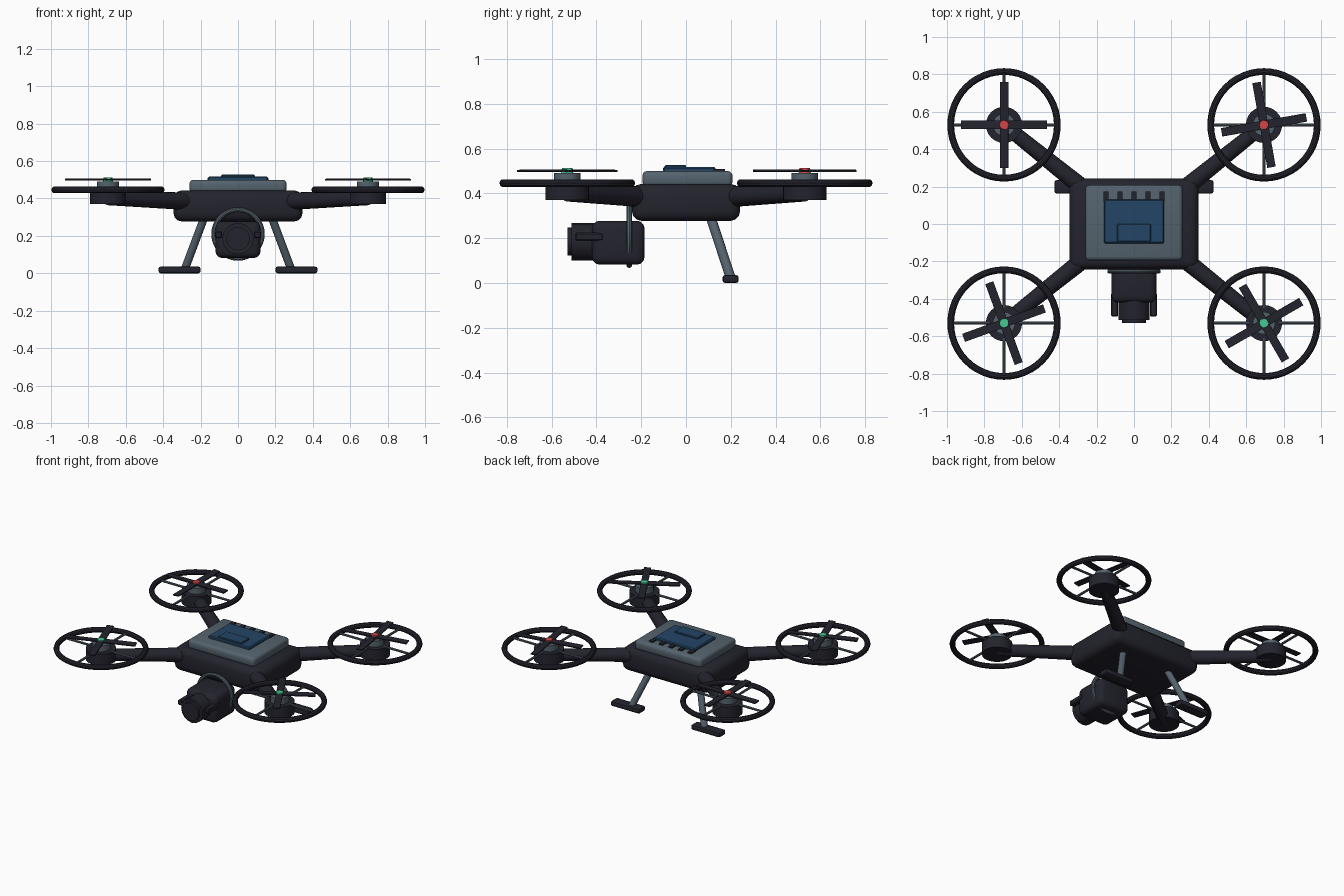
import bpy
import bmesh
from math import radians, cos, sin
from mathutils import Vector, Matrix

cube = bpy.data.objects.get("Cube")
if cube:
    bpy.data.objects.remove(cube, do_unlink=True)


def material(name, rgb):
    m = bpy.data.materials.new(name)
    m.use_nodes = True
    m.diffuse_color = (*rgb, 1)
    m.node_tree.nodes["Principled BSDF"].inputs["Base Color"].default_value = (*rgb, 1)
    return m


DARK = material("charcoal", (0.017, 0.017, 0.027))
SLATE = material("slate grey", (0.09, 0.125, 0.155))
BLUE = material("panel blue", (0.017, 0.06, 0.13))
RED = material("signal red", (0.65, 0.06, 0.065))
GREEN = material("signal green", (0.06, 0.58, 0.28))


def finish(name, mat, bm=None):
    """Turn a bmesh, or the active primitive, into a named, shaded part."""
    if bm:
        mesh = bpy.data.meshes.new(name)
        bm.to_mesh(mesh)
        bm.free()
        ob = bpy.data.objects.new(name, mesh)
        bpy.context.collection.objects.link(ob)
    else:
        ob = bpy.context.object
        ob.name = name
    bpy.ops.object.select_all(action='DESELECT')
    ob.select_set(True)
    bpy.context.view_layer.objects.active = ob
    ob.data.materials.append(mat)
    bpy.ops.object.shade_smooth_by_angle(angle=radians(35))
    return ob


def box(name, mat, lo, hi, bevel=0.0, segments=3):
    lo, hi = Vector(lo), Vector(hi)
    bm = bmesh.new()
    bmesh.ops.create_cube(bm, size=1)
    bmesh.ops.scale(bm, vec=hi - lo, verts=bm.verts)
    bmesh.ops.translate(bm, vec=(lo + hi) / 2, verts=bm.verts)
    if bevel:
        bmesh.ops.bevel(bm, geom=bm.edges[:], offset=bevel, segments=segments,
                        profile=0.5, affect='EDGES')
    return finish(name, mat, bm)


def rod(name, mat, a, b, r1, r2=None, sides=20):
    """Round bar from a to b, optionally tapered."""
    a, b = Vector(a), Vector(b)
    d = b - a
    bm = bmesh.new()
    bmesh.ops.create_cone(bm, cap_ends=True, segments=sides, radius1=r1,
                          radius2=r1 if r2 is None else r2, depth=d.length)
    turn = d.to_track_quat('Z', 'Y').to_matrix().to_4x4()
    bmesh.ops.transform(bm, matrix=Matrix.Translation((a + b) / 2) @ turn, verts=bm.verts)
    return finish(name, mat, bm)


def ring(name, mat, centre, major, minor, rotation=(0, 0, 0)):
    bpy.ops.mesh.primitive_torus_add(location=centre, rotation=rotation, major_radius=major,
                                     minor_radius=minor, major_segments=48, minor_segments=10)
    return finish(name, mat)


# Body shell and top cover
box("body_shell", DARK, (-0.345, -0.242, 0.277), (0.345, 0.242, 0.443), 0.045)
box("top_cover", SLATE, (-0.26, -0.195, 0.43), (0.26, 0.208, 0.5), 0.022)

# Battery panel with a raised lid and a row of vents behind it
box("battery_panel", BLUE, (-0.16, -0.103, 0.49), (0.16, 0.132, 0.517), 0.006, 1)
box("battery_lid", BLUE, (-0.09, -0.095, 0.51), (0.09, 0.0, 0.527), 0.004, 1)
for i in range(5):
    x = (i - 2) * 0.075
    box(f"vent_{i + 1}", DARK, (x - 0.014, 0.12, 0.49), (x + 0.014, 0.175, 0.509))

# Four arms, each with a motor, guard ring and propeller
corners = [("back_right", -1, 1, 0), ("back_left", 1, 1, 10),
           ("front_right", -1, -1, 20), ("front_left", 1, -1, 30)]
for label, sx, sy, spin in corners:
    x, y = sx * 0.695, sy * 0.53

    def up(z):
        return Vector((x, y, z))

    rod(f"{label}_arm", DARK, (sx * 0.27, sy * 0.19, 0.385), up(0.402), 0.047, 0.038)
    rod(f"{label}_motor_base", DARK, up(0.37), up(0.45), 0.097, sides=24)
    rod(f"{label}_motor_top", SLATE, up(0.44), up(0.492), 0.06)
    ring(f"{label}_guard_ring", DARK, up(0.446), 0.285, 0.018)
    for axis in (Vector((1, 0, 0)), Vector((0, 1, 0))):
        for s in (-1, 1):
            rod(f"{label}_guard_spoke", SLATE, up(0.446) + axis * s * 0.08,
                up(0.446) + axis * s * 0.285, 0.008, sides=8)
    for k in range(4):
        blade = box(f"{label}_blade_{k + 1}", DARK, (0.01, -0.0225, -0.004), (0.23, 0.0225, 0.004))
        blade.matrix_world = (Matrix.Translation(up(0.501))
                              @ Matrix.Rotation(radians(spin + 90 * k), 4, 'Z')
                              @ Matrix.Rotation(radians(4), 4, 'X'))
    rod(f"{label}_hub_light", RED if sy > 0 else GREEN, up(0.485), up(0.513), 0.028, 0.024, 12)

# Rear landing legs
for label, s in (("right", -1), ("left", 1)):
    rod(f"{label}_leg", SLATE, (s * 0.18, 0.108, 0.3), (s * 0.283, 0.199, 0.025), 0.022, sides=14)
    lo, hi = sorted((s * 0.2, s * 0.425))
    box(f"{label}_foot", DARK, (lo, 0.163, 0), (hi, 0.235, 0.036), 0.012, 2)

# Camera on its mounting hoop
ring("camera_hoop", SLATE, (0, -0.253, 0.21), 0.13, 0.013, (radians(90), 0, 0))
box("camera_body", DARK, (-0.12, -0.42, 0.082), (0.12, -0.185, 0.278), 0.034)


def along(y):
    return (0, y, 0.185)


rod("lens_housing", DARK, along(-0.39), along(-0.512), 0.084, sides=16)
rod("lens_rim", DARK, along(-0.5), along(-0.53), 0.063, sides=16)
for label, s in (("right", -1), ("left", 1)):
    lo, hi = sorted((s * 0.085, s * 0.123))
    box(f"{label}_camera_bracket", DARK, (lo, -0.495, 0.188), (hi, -0.37, 0.225), 0.006, 1)
